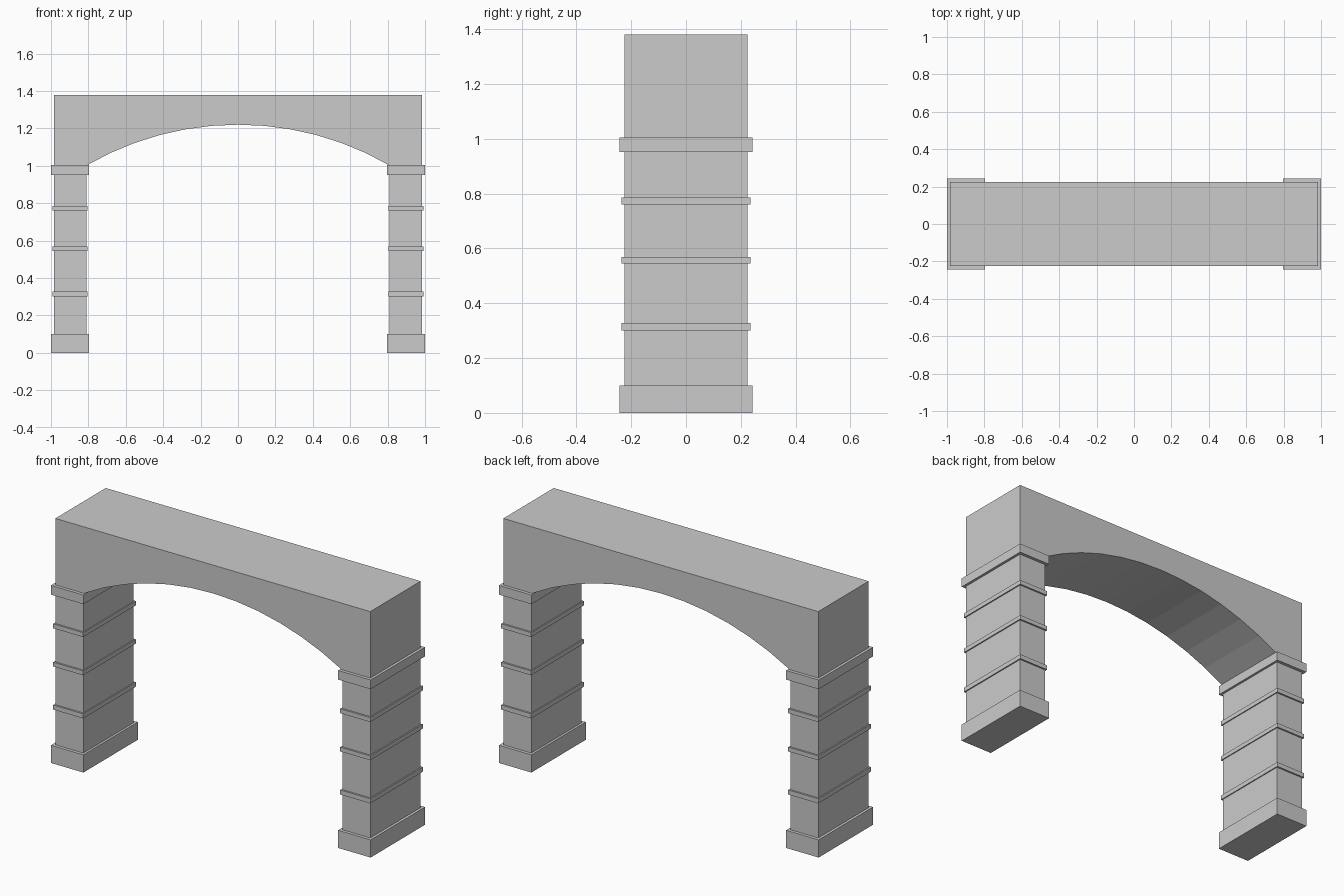
import bpy, math

if "Cube" in bpy.data.objects:
    bpy.data.objects.remove(bpy.data.objects["Cube"])

def make_object(name, verts, faces):
    mesh = bpy.data.meshes.new(name)
    mesh.from_pydata(verts, [], faces)
    mesh.update()
    obj = bpy.data.objects.new(name, mesh)
    bpy.context.collection.objects.link(obj)
    return obj

def extrude_profile(name, points, half_depth):
    """Extrude a counter-clockwise (x, z) outline along y."""
    n = len(points)
    verts = [(x, -half_depth, z) for x, z in points] + [(x, half_depth, z) for x, z in points]
    faces = [list(range(n)), list(range(2 * n - 1, n - 1, -1))]
    faces += [[(i + 1) % n, i, n + i, n + (i + 1) % n] for i in range(n)]
    return make_object(name, verts, faces)

def block(name, x0, x1, half_depth, z0, z1):
    return extrude_profile(name, [(x0, z0), (x1, z0), (x1, z1), (x0, z1)], half_depth)

# Pier parts: name, inner x, outer x, half depth, bottom, top
PIER = [
    ("base", 0.797, 1.0, 0.243, 0.0, 0.1),
    ("shaft", 0.81, 0.985, 0.225, 0.1, 0.952),
    ("lower_band", 0.804, 0.992, 0.235, 0.301, 0.327),
    ("middle_band", 0.804, 0.992, 0.235, 0.545, 0.569),
    ("upper_band", 0.804, 0.992, 0.235, 0.761, 0.786),
    ("capital", 0.797, 1.0, 0.243, 0.952, 1.004),
]
for part, inner, outer, depth, z0, z1 in PIER:
    block("right_pier_" + part, inner, outer, depth, z0, z1)
    block("left_pier_" + part, -outer, -inner, depth, z0, z1)

# Arched span: circular underside below a flat top
HALF, SPRING, APEX, TOP, SEGMENTS = 0.81, 1.002, 1.22, 1.38, 12
rise = APEX - SPRING
radius = (HALF ** 2 + rise ** 2) / (2 * rise)
sweep = math.asin(HALF / radius)
arc = []
for i in range(SEGMENTS + 1):
    a = sweep * (2 * i / SEGMENTS - 1)
    arc.append((radius * math.sin(a), APEX - radius + radius * math.cos(a)))
outline = [(-0.985, SPRING)] + arc + [(0.985, SPRING), (0.985, TOP), (-0.985, TOP)]
extrude_profile("arched_span", outline, 0.225)
